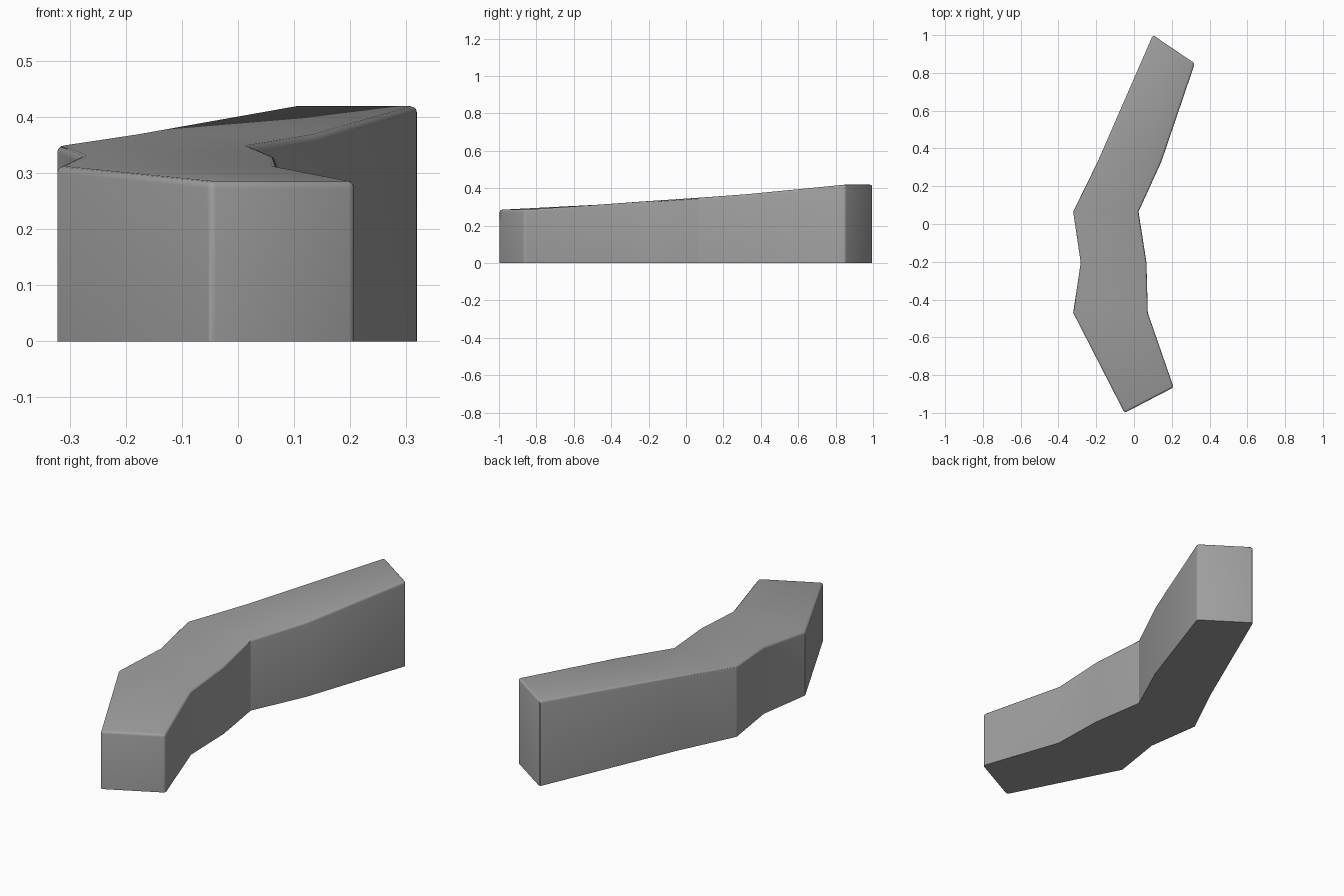
import bpy
import bmesh

cube = bpy.data.objects.get("Cube")
if cube:
    bpy.data.objects.remove(cube, do_unlink=True)

# One flat grey
grey = bpy.data.materials.new("mid_grey")
grey.use_nodes = True
colour = (0.35, 0.35, 0.35, 1.0)
grey.diffuse_color = colour
grey.node_tree.nodes["Principled BSDF"].inputs["Base Color"].default_value = colour

# Cross-sections from front to back: right edge, left edge, top height
stations = [
    ((-0.05, -1.00), (0.21, -0.865), 0.285),
    ((-0.322, -0.47), (0.073, -0.47), 0.312),
    ((-0.282, -0.205), (0.066, -0.205), 0.331),
    ((-0.322, 0.065), (0.024, 0.065), 0.349),
    ((-0.19, 0.335), (0.145, 0.33), 0.369),
    ((0.10, 1.00), (0.322, 0.85), 0.42),
]

# Sweep the four-cornered sections into one sloping wall
bm = bmesh.new()
rings = []
for a, b, top in stations:
    corners = [(*a, 0), (*b, 0), (*b, top), (*a, top)]
    rings.append([bm.verts.new(c) for c in corners])
for near, far in zip(rings, rings[1:]):
    for i in range(4):
        j = (i + 1) % 4
        bm.faces.new((near[i], near[j], far[j], far[i]))
bm.faces.new(rings[0])
bm.faces.new(rings[-1])
bmesh.ops.recalc_face_normals(bm, faces=bm.faces)

# Round the top rim and the upright end corners, keeping the base sharp
ends = set(rings[0] + rings[-1])
rim = []
for e in bm.edges:
    heights = [v.co.z > 0 for v in e.verts]
    upright = heights[0] != heights[1] and e.verts[0] in ends
    side = all(heights) and any(abs(f.normal.z) < 0.5 for f in e.link_faces)
    if upright or side:
        rim.append(e)
bmesh.ops.bevel(bm, geom=rim, offset=0.012, offset_type='OFFSET',
                segments=3, profile=0.5, affect='EDGES', clamp_overlap=True)
mesh = bpy.data.meshes.new("curved_wall")
bm.to_mesh(mesh)
bm.free()

wall = bpy.data.objects.new("curved_wall", mesh)
bpy.context.collection.objects.link(wall)
mesh.materials.append(grey)
bpy.ops.object.select_all(action='DESELECT')
wall.select_set(True)
bpy.context.view_layer.objects.active = wall
bpy.ops.object.shade_smooth_by_angle(angle=0.52)
